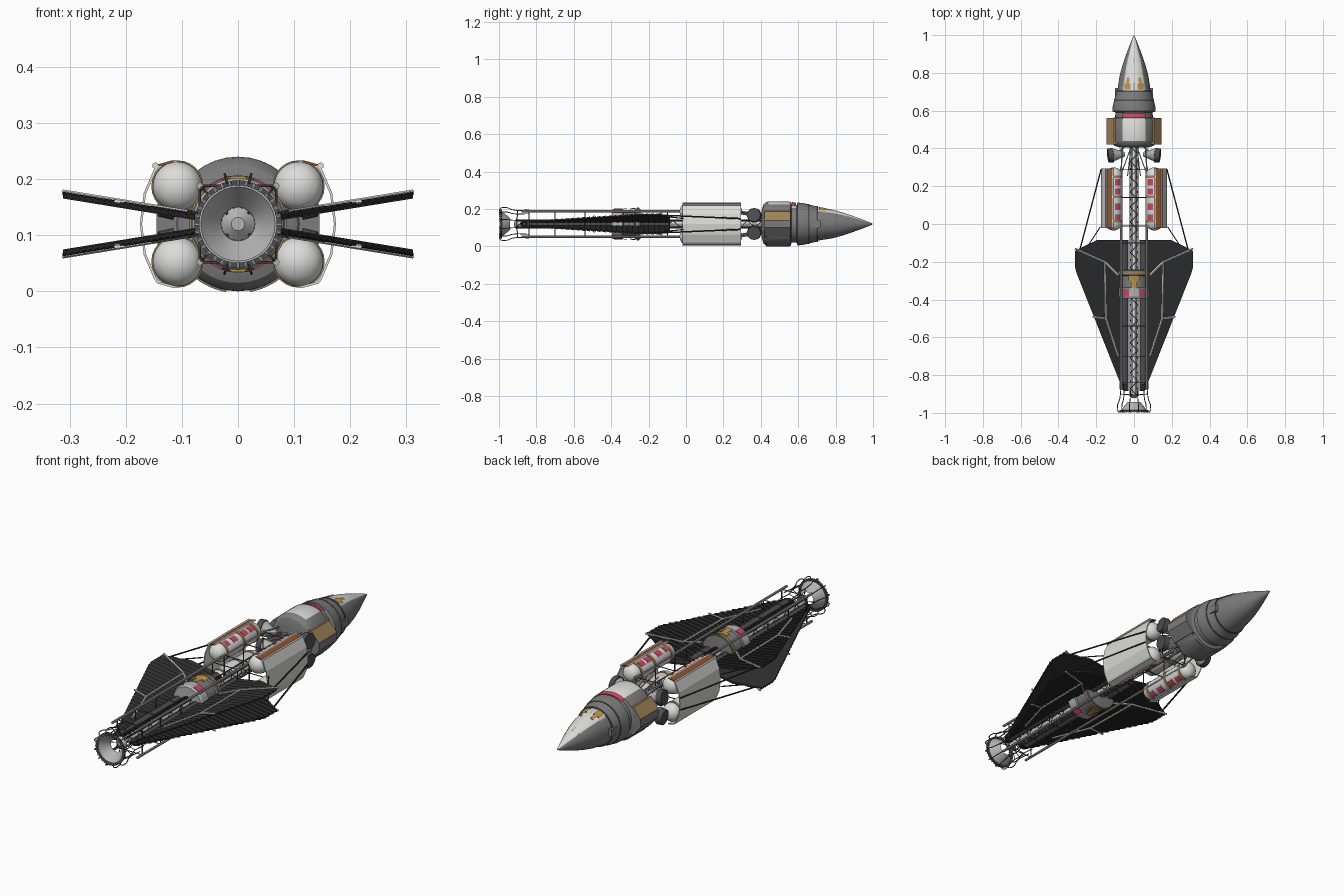
import bpy, bmesh, math
from mathutils import Vector, Matrix

if "Cube" in bpy.data.objects:
    bpy.data.objects.remove(bpy.data.objects["Cube"])

CZ = 0.12
rad = math.radians
COL = dict(white=(.72, .72, .71), light_grey=(.45, .45, .45), mid_grey=(.2, .2, .2),
           dark_grey=(.075, .075, .08), black_panel=(.028, .028, .028), rust=(.27, .09, .03),
           tan=(.36, .23, .1), red=(.55, .07, .13), gold=(.5, .29, .06))
MAT = {}
for k, c in COL.items():
    MAT[k] = bpy.data.materials.new(k)
    MAT[k].diffuse_color = (*c, 1)


def finish(bm, name, mats, smooth=False):
    bmesh.ops.recalc_face_normals(bm, faces=bm.faces)
    me = bpy.data.meshes.new(name)
    bm.to_mesh(me)
    bm.free()
    for m in mats.split():
        me.materials.append(MAT[m])
    ob = bpy.data.objects.new(name, me)
    bpy.context.collection.objects.link(ob)
    if smooth:
        bpy.ops.object.select_all(action='DESELECT')
        ob.select_set(True)
        bpy.context.view_layer.objects.active = ob
        bpy.ops.object.shade_smooth_by_angle(angle=rad(30))


def rod(bm, p, q, r, r2=None, n=6):
    p, q = Vector(p), Vector(q)
    d = q - p
    M = Matrix.Translation((p + q) / 2) @ d.to_track_quat('Z', 'Y').to_matrix().to_4x4()
    bmesh.ops.create_cone(bm, cap_ends=True, segments=n, radius1=r,
                          radius2=r if r2 is None else r2, depth=d.length, matrix=M)


def path(bm, pts, r, n=6):
    for a, b in zip(pts, pts[1:]):
        rod(bm, a, b, r, n=n)


def lathe(bm, prof, cx=0, cz=CZ, a0=-180, a1=180, n=32, rule=None):
    """Sweep a (y, radius) profile round a y-axis; angle 0 is up, 90 is +x."""
    full = a1 - a0 >= 360
    rings = []
    for i in range(n if full else n + 1):
        a = rad(a0 + (a1 - a0) * i / n)
        rings.append([bm.verts.new((cx + r * math.sin(a), y, cz + r * math.cos(a))) for y, r in prof])
    for i in range(n):
        A, B = rings[i], rings[(i + 1) % len(rings)]
        for j in range(len(prof) - 1):
            f = bm.faces.new((A[j], A[j + 1], B[j + 1], B[j]))
            if rule:
                f.material_index = rule((prof[j][0] + prof[j + 1][0]) / 2, a0 + (a1 - a0) * (i + .5) / n)
    bmesh.ops.remove_doubles(bm, verts=bm.verts, dist=1e-5)


def patch(bm, y0, y1, r0, r1, a0, a1, cx=0, cz=CZ, n=8, t=.004):
    lathe(bm, [(y0, r0 - t), (y0, r0), (y1, r1), (y1, r1 - t)], cx, cz, a0, a1, n)


def prism(bm, sec, y0, y1):
    A = [bm.verts.new((x, y0, z)) for x, z in sec]
    B = [bm.verts.new((x, y1, z)) for x, z in sec]
    n = len(sec)
    fs = [bm.faces.new((A[i], A[(i + 1) % n], B[(i + 1) % n], B[i])) for i in range(n)]
    return fs + [bm.faces.new(A), bm.faces.new(B)]


# Nose cone, white along the top
bm = bmesh.new()
lathe(bm, [(.70, 0), (.70, .09), (.715, .087), (.78, .077), (.83, .064), (.88, .048), (.95, .022),
           (.995, .004), (1, 0)], n=36, rule=lambda y, a: 0 if abs(a) < 40 else 1)
finish(bm, "nose_cone", "white mid_grey", True)
bm = bmesh.new()
for a in (-40, 0, 40):
    patch(bm, .71, .88, .091, .05, a - 3, a + 3, n=2, t=.012)
finish(bm, "nose_ribs", "light_grey")

# Gold cockpit windows
bm = bmesh.new()
for s in (-1, 1):
    patch(bm, .712, .745, .092, .0875, s * 23 - 11, s * 23 + 11, n=4)
    patch(bm, .745, .775, .0875, .082, s * 22 - 5, s * 22 + 5, n=3)
finish(bm, "cockpit_windows", "gold")

# Crew collar and main hull
bm = bmesh.new()
lathe(bm, [(.59, .098), (.597, .114), (.62, .113), (.65, .106), (.70, .094), (.705, .086)], n=36)
finish(bm, "crew_collar", "mid_grey", True)
bm = bmesh.new()
for y, r in ((.655, .1065), (.702, .096)):
    patch(bm, y - .004, y + .004, r, r - .001, -180, 180, n=36)
finish(bm, "collar_seams", "dark_grey")
bm = bmesh.new()
lathe(bm, [(.405, 0), (.405, .075), (.415, .105), (.43, .118), (.44, .12), (.55, .12), (.56, .115),
           (.565, .1), (.6, .098)], n=36, rule=lambda y, a: 0 if abs(a) < 32 and y > .44 else 1)
finish(bm, "main_hull", "white mid_grey", True)
bm = bmesh.new()
patch(bm, .563, .588, .118, .113, -32, 32)
finish(bm, "hull_red_stripe", "red")
bm = bmesh.new()
for s in (-1, 1):
    prism(bm, [(s * .07, CZ - .02), (s * .1, CZ - .018), (s * .1, CZ + .018), (s * .07, CZ + .02)], .6, .72)
    patch(bm, .43, .55, .123, .123, s * 115 - 15, s * 115 + 15)
    patch(bm, .43, .55, .123, .123, s * 155 - 15, s * 155 + 15)
finish(bm, "hull_side_boxes", "mid_grey")

# Wedge-shaped side bays with tan upper panels
bm = bmesh.new()
for s in (-1, 1):
    fs = prism(bm, [(s * .07, CZ + .07), (s * .105, CZ + .068), (s * .145, CZ + .02), (s * .145, CZ - .02),
                    (s * .105, CZ - .068), (s * .07, CZ - .07)], .42, .56)
    fs[0].material_index = fs[1].material_index = 1
finish(bm, "side_bays", "mid_grey tan")

# Four outward thruster pods
bm, bd = bmesh.new(), bmesh.new()
for s in (-1, 1):
    for t in (-1, 1):
        z = CZ + t * .046
        rod(bm, (s * .05, .37, CZ + t * .03), (s * .115, .365, z), .012, .036, 20)
        rod(bd, (s * .112, .365, z), (s * .138, .362, z + t * .003), .039, .036, 20)
        rod(bm, (s * .05, .41, CZ + t * .03), (s * .1, .365, z), .006)
finish(bm, "thruster_cones", "light_grey", True)
finish(bd, "thruster_discs", "dark_grey", True)

# Four tanks with bands, red patches and end domes
bt, bb, br = bmesh.new(), bmesh.new(), bmesh.new()
dome = [(0, 0), (.003, .016), (.01, .03), (.02, .039), (.035, .044)]
for s in (-1, 1):
    for t in (-1, 1):
        cx, cz = s * .108, CZ + t * .067
        lathe(bt, [(-.035 + y, r) for y, r in dome] + [(.3 - y, r) for y, r in dome[::-1]], cx, cz, n=24)
        for y in (.015, .145, .25):
            patch(bb, y - .007, y + .007, .0465, .0465, -180, 180, cx, cz, 24)
        for y in (.035, .095, .175, .225):
            for c in (-30, 25):
                ang = s * c if t > 0 else 180 - s * c
                patch(br, y - .02, y + .014, .046, .046, ang - 20, ang + 20, cx, cz, 6)
finish(bt, "tanks", "white", True)
finish(bb, "tank_bands", "tan")
finish(br, "tank_red_patches", "red")

# Shell around the outside of each tank pair, recessed rust strips on the upper shoulders
half = [(.112, .1145), (.117, .1135), (.144, .106), (.15, .097), (.168, .055), (.175, 0)]
prof = half + [(x, -z) for x, z in half[-2::-1]]
bm = bmesh.new()
for s in (-1, 1):
    for i, (a, b) in enumerate(zip(prof, prof[1:])):
        sec = [(s * a[0], CZ + a[1]), (s * b[0], CZ + b[1]),
               (s * (b[0] - .004), CZ + b[1] * .97), (s * (a[0] - .004), CZ + a[1] * .97)]
        for f in prism(bm, sec, -.02, .295):
            f.material_index = int(i == 1)
    rod(bm, (s * .147, -.02, CZ + .104), (s * .147, .295, CZ + .104), .006)
finish(bm, "tank_shells", "white rust")

# Longerons, hull fan struts and square frames
bm, bd = bmesh.new(), bmesh.new()
for s in (-1, 1):
    for t in (-1, 1):
        rod(bm, (s * .068, .3, CZ + t * .068), (s * .068, -.88, CZ + t * .068), .006, n=8)
        for k in (.2, .5, .9):
            rod(bm, (s * .015, .41, CZ + t * .03), (s * .068 * k, .29 - .07 * (1 - k), CZ + t * .068), .003)
        rod(bm, (s * .06, .41, CZ + t * .05), (s * .068, .29, CZ + t * .068), .004)
for y in (.29, .14, -.01, -.1, -.54, -.7, -.84):
    c = [(u * .068, y, CZ + v * .068) for u, v in ((-1, -1), (1, -1), (1, 1), (-1, 1), (-1, -1))]
    path(bd, c, .0025)
finish(bm, "longerons", "light_grey", True)
finish(bd, "square_frames", "dark_grey")

# Central lattice spine with white core pipe
bm = bmesh.new()
w = .02
for u, v in ((-1, -1), (1, -1), (1, 1), (-1, 1)):
    rod(bm, (u * w, .41, CZ + v * w), (u * w, -.91, CZ + v * w), .003)
    for i in range(33):
        y = .41 - i * .04
        y0, y1 = (y, y - .04) if i % 2 else (y - .04, y)
        rod(bm, (u * w, y0, CZ + v * w), (-v * w, y1, CZ + u * w), .0018, n=4)
finish(bm, "spine_lattice", "dark_grey")
bm = bmesh.new()
rod(bm, (0, .41, CZ), (0, -.91, CZ), .015, n=12)
finish(bm, "spine_core", "white", True)
bm = bmesh.new()
for s in (-1, 1):
    rod(bm, (s * .05, -.09, CZ), (s * .05, -.85, CZ), .02, n=12)
finish(bm, "radiator_root_pipes", "dark_grey", True)

# Four pleated radiator wings with pale trim lines and black stays
outline = [(-.085, .196), (-.14, .312), (-.24, .312), (-.85, .07), (-.9, .05)]


def edge(y):
    for (ya, xa), (yb, xb) in zip(outline, outline[1:]):
        if y >= yb:
            return xa + (xb - xa) * (y - ya) / (yb - ya)
    return .05


bm, bl, bs = bmesh.new(), bmesh.new(), bmesh.new()
N = 28
for s in (-1, 1):
    for t in (-1, 1):
        def P(x, y, h=0):
            return (s * x, y, CZ + t * (.012 + (x - .07) * .163 + h))
        for i in range(N):
            y0, y1 = (-.085 - .8 * k / N for k in (i, i + 1))
            x0, x1 = edge(y0), edge(y1)
            v = [bm.verts.new(P(*c)) for c in ((.03, y0, .006), (x0, y0, .006), (x1, y1, .001), (.03, y1, .001),
                                               (.03, y0, -.002), (x0, y0, -.002), (x1, y1, -.006), (.03, y1, -.006))]
            for f in ((0, 1, 2, 3), (4, 5, 6, 7), (0, 1, 5, 4), (1, 2, 6, 5), (2, 3, 7, 6), (3, 0, 4, 7)):
                bm.faces.new([v[k] for k in f])
        for ln in (((.312, -.13), (.155, -.2), (.15, -.5), (.085, -.7)), ((.22, -.49), (.15, -.5)),
                   ((.155, -.2), (.085, -.27))):
            path(bl, [P(x, y, .005) for x, y in ln], .005)
        rod(bs, P(.174, .29), P(.285, -.13), .004)
        rod(bs, P(.178, -.015), P(.24, -.11), .003)
finish(bm, "radiator_wings", "black_panel")
finish(bl, "radiator_trim", "white")
finish(bs, "radiator_stays", "black_panel")

# Midship module
bm = bmesh.new()
lathe(bm, [(-.395, .03), (-.395, .076), (-.385, .082), (-.34, .082), (-.335, .076), (-.275, .076),
           (-.27, .084), (-.245, .084), (-.24, .03)], n=28, rule=lambda y, a: 0 if y < -.34 else 1)
finish(bm, "midship_module", "light_grey mid_grey", True)
bt, bg, br = bmesh.new(), bmesh.new(), bmesh.new()
patch(bt, -.262, -.252, .087, .087, -180, 180, n=28)
for c in (0, 180):
    patch(bg, -.34, -.3, .086, .083, c - 10, c + 10, n=4, t=.008)
    patch(bg, -.3, -.272, .083, .086, c - 20, c + 20, n=4, t=.008)
    for d in (-32, 32):
        patch(br, -.385, -.345, .085, .085, c + d - 13, c + d + 13)
finish(bt, "midship_band", "tan")
finish(bg, "midship_hatches", "gold")
finish(br, "midship_red_patches", "red")

# Open engine bell, rim and injector
bm = bmesh.new()
lathe(bm, [(-.942, .032), (-.95, .04), (-.97, .056), (-.99, .07), (-.99, .066), (-.965, .046),
           (-.945, .03), (-.942, .032)], n=36)
finish(bm, "engine_bell", "light_grey", True)
bm = bmesh.new()
rod(bm, (0, -.905, CZ), (0, -.92, CZ), .03, .012, 16)
finish(bm, "injector", "light_grey", True)
bm = bmesh.new()
lathe(bm, [(-.985, .069), (-.994, .069), (-.994, .078), (-.985, .078), (-.985, .069)], n=36)
finish(bm, "bell_rim", "dark_grey")

# Curved cage bars around the engine, pale teeth on the rim
bm, bl = bmesh.new(), bmesh.new()
for i in range(12):
    a = rad(30 * i + 15)
    bar = [(-.84, .078), (-.9, .074), (-.93, .079), (-.955, .09), (-.98, .092), (-.995, .086), (-.997, .074)]
    path(bm, [(r * math.sin(a), y, CZ + r * math.cos(a)) for y, r in bar], .0024, 5)
    rod(bm, (.02 * math.sin(a), -.905, CZ + .02 * math.cos(a)), (.074 * math.sin(a), -.9, CZ + .074 * math.cos(a)), .002)
for i in range(32):
    a = rad(11.25 * i)
    rod(bl, (.069 * math.sin(a), -.996, CZ + .069 * math.cos(a)),
        (.078 * math.sin(a), -.996, CZ + .078 * math.cos(a)), .003, n=5)
finish(bm, "engine_cage", "dark_grey")
finish(bl, "rim_teeth", "light_grey")

for m in bpy.data.materials:
    if m.users and not m.is_grease_pencil:
        m.use_nodes = True
        m.node_tree.nodes["Principled BSDF"].inputs["Base Color"].default_value = m.diffuse_color
